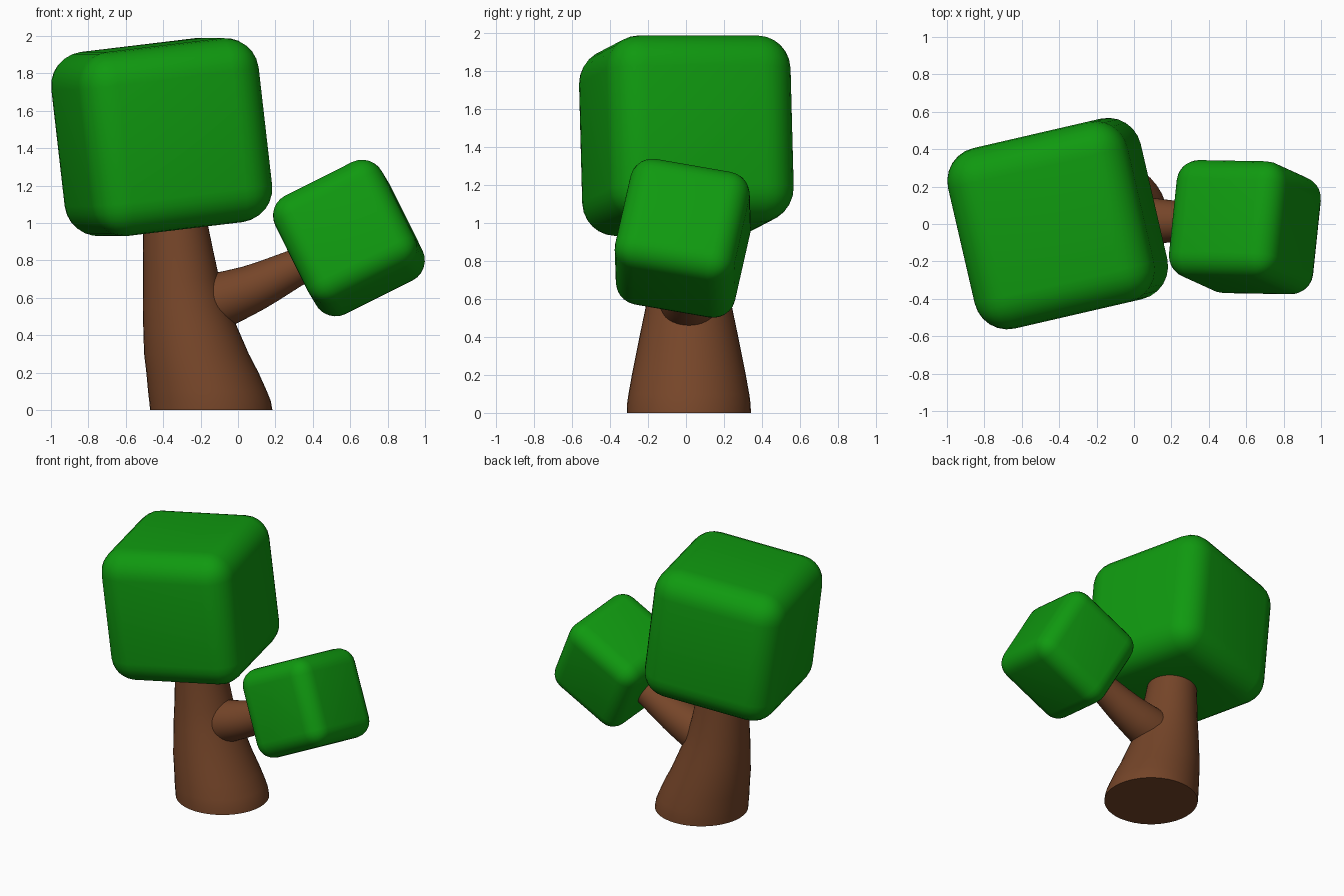
import bpy
import bmesh
import math
from mathutils import Vector

default = bpy.data.objects.get("Cube")
if default:
    bpy.data.objects.remove(default, do_unlink=True)


def make_material(name, rgb):
    mat = bpy.data.materials.new(name)
    mat.use_nodes = True
    color = (*rgb, 1)
    mat.diffuse_color = color
    bsdf = next(n for n in mat.node_tree.nodes if n.type == "BSDF_PRINCIPLED")
    bsdf.inputs["Base Color"].default_value = color
    return mat


leaf_green = make_material("leaf green", (0.005, 0.32, 0.005))
bark_brown = make_material("bark brown", (0.18, 0.06, 0.022))


def finish(name, bm, mat):
    bmesh.ops.recalc_face_normals(bm, faces=bm.faces)
    mesh = bpy.data.meshes.new(name)
    bm.to_mesh(mesh)
    bm.free()
    mesh.materials.append(mat)
    obj = bpy.data.objects.new(name, mesh)
    bpy.context.collection.objects.link(obj)
    bpy.ops.object.select_all(action="DESELECT")
    obj.select_set(True)
    bpy.context.view_layer.objects.active = obj
    bpy.ops.object.shade_smooth_by_angle(angle=math.radians(40))
    return obj


def rounded_block(name, size, radius, location, degrees):
    """Cube with generously rounded edges."""
    bm = bmesh.new()
    bmesh.ops.create_cube(bm, size=size)
    bmesh.ops.bevel(bm, geom=bm.edges[:], offset=radius, segments=6,
                    profile=0.5, affect="EDGES")
    obj = finish(name, bm, leaf_green)
    obj.location = location
    obj.rotation_euler = [math.radians(d) for d in degrees]
    return obj


def tapered_limb(name, stations, axis, y, sides=40):
    """Loft of circles; each station is (x, z, radius), facing along axis."""
    bm = bmesh.new()
    across = Vector((0, 1, 0))
    up = across.cross(Vector(axis).normalized())
    rings = []
    for x, z, r in stations:
        ring = []
        for i in range(sides):
            a = math.tau * i / sides
            offset = across * math.cos(a) + up * math.sin(a)
            ring.append(bm.verts.new(Vector((x, y, z)) + offset * r))
        rings.append(ring)
    for low, high in zip(rings, rings[1:]):
        for i in range(sides):
            j = (i + 1) % sides
            bm.faces.new((low[i], low[j], high[j], high[i]))
    bm.faces.new(rings[0])
    bm.faces.new(rings[-1])
    return finish(name, bm, bark_brown)


# Leaning trunk, flared towards the ground
tapered_limb("trunk", [
    (-0.143, 0.0, 0.327), (-0.15, 0.05, 0.325), (-0.163, 0.1, 0.318),
    (-0.19, 0.2, 0.3), (-0.222, 0.3, 0.28), (-0.25, 0.42, 0.256),
    (-0.28, 0.55, 0.229), (-0.303, 0.7, 0.204), (-0.32, 0.85, 0.188),
    (-0.335, 1.0, 0.172), (-0.345, 1.15, 0.16),
], (0, 0, 1), 0.015)

# Side branch rising to the small crown
tapered_limb("branch", [
    (-0.22, 0.56, 0.155), (-0.1, 0.587, 0.152), (0.0, 0.622, 0.138),
    (0.08, 0.652, 0.127), (0.16, 0.688, 0.117), (0.3, 0.757, 0.1),
    (0.5, 0.86, 0.095),
], (0.9, 0, 0.42), 0.015)

# Leafy crowns
rounded_block("large_crown", 0.99, 0.18, (-0.408, 0.002, 1.46), (0, -6.7, 13))
rounded_block("small_crown", 0.64, 0.12, (0.593, -0.017, 0.92), (-11, -26.6, -1))
